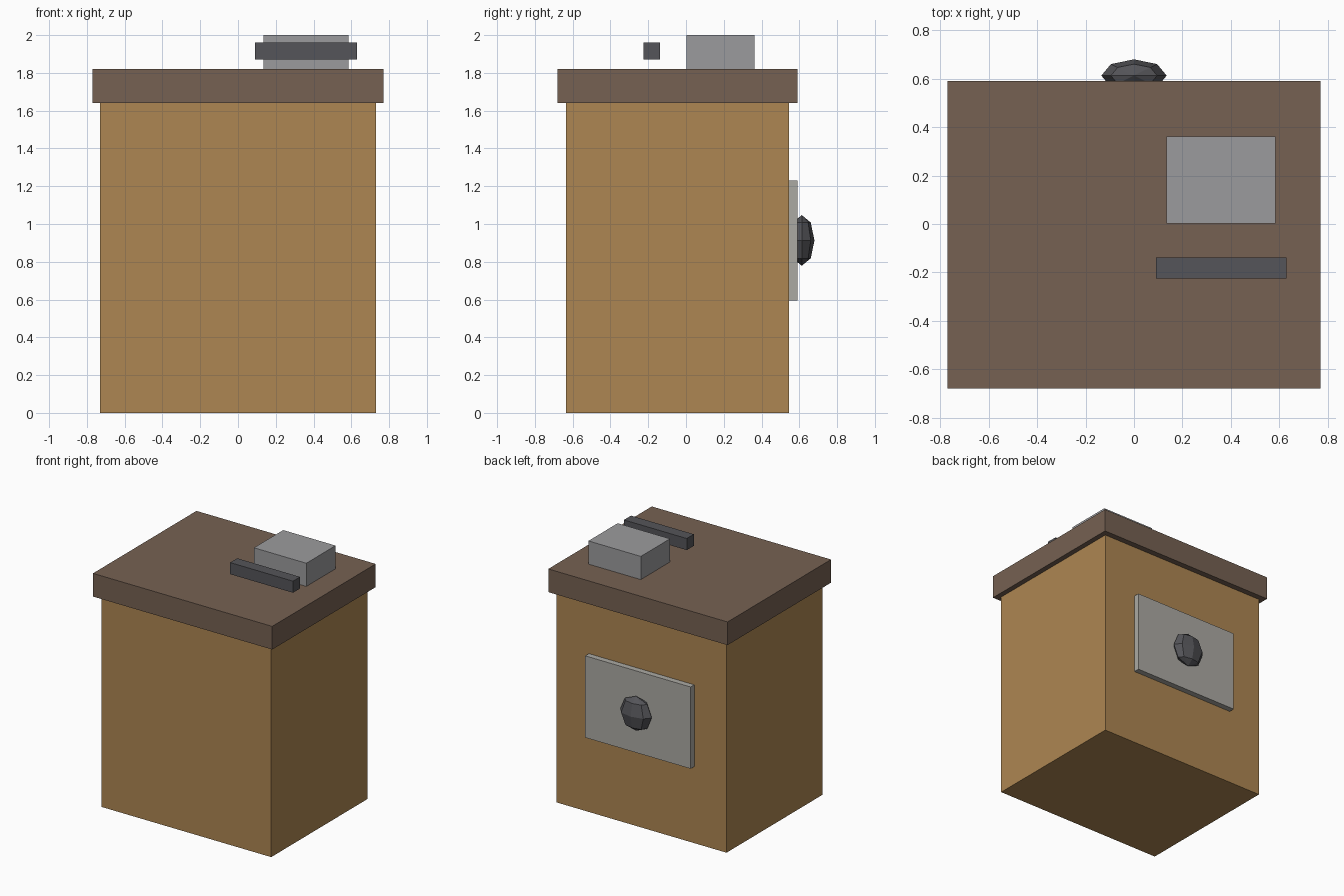
import bpy, bmesh
from mathutils import Matrix

if "Cube" in bpy.data.objects:
    bpy.data.objects.remove(bpy.data.objects["Cube"])


def material(name, rgb):
    m = bpy.data.materials.new(name)
    m.diffuse_color = (*rgb, 1)
    m.use_nodes = True
    m.node_tree.nodes["Principled BSDF"].inputs["Base Color"].default_value = m.diffuse_color
    return m


def add_object(name, bm, mat):
    mesh = bpy.data.meshes.new(name)
    bm.to_mesh(mesh)
    bm.free()
    mesh.materials.append(mat)
    ob = bpy.data.objects.new(name, mesh)
    bpy.context.collection.objects.link(ob)
    return ob


def box(name, x, y, z, mat):
    """Box from (min, max) ranges along each axis."""
    bm = bmesh.new()
    bmesh.ops.create_cube(bm, size=1)
    bmesh.ops.scale(bm, vec=[r[1] - r[0] for r in (x, y, z)], verts=bm.verts)
    bmesh.ops.translate(bm, vec=[(r[0] + r[1]) / 2 for r in (x, y, z)], verts=bm.verts)
    return add_object(name, bm, mat)


wood = material("wood", (0.42, 0.24, 0.085))
dark_wood = material("dark_wood", (0.18, 0.12, 0.085))
steel = material("steel", (0.33, 0.33, 0.34))
pale = material("pale_plate", (0.41, 0.40, 0.37))
iron = material("iron", (0.09, 0.09, 0.10))

# Cabinet and overhanging top
box("cabinet_body", (-0.73, 0.73), (-0.635, 0.545), (0, 1.64), wood)
box("counter_top", (-0.77, 0.77), (-0.68, 0.59), (1.64, 1.82), dark_wood)

# Block and floating bar on the top
box("top_block", (0.135, 0.585), (0.003, 0.362), (1.82, 2.0), steel)
box("top_bar", (0.09, 0.63), (-0.225, -0.138), (1.87, 1.96), iron)

# Back plate with a faceted, flattened knob
box("back_plate", (-0.453, 0.453), (0.545, 0.59), (0.595, 1.23), pale)
bm = bmesh.new()
bmesh.ops.create_uvsphere(bm, u_segments=8, v_segments=4, radius=1)
bmesh.ops.transform(bm, verts=bm.verts,
                    matrix=Matrix.Translation((0, 0.613, 0.913)) @ Matrix.Diagonal((0.135, 0.067, 0.134, 1)))
add_object("knob", bm, iron)
